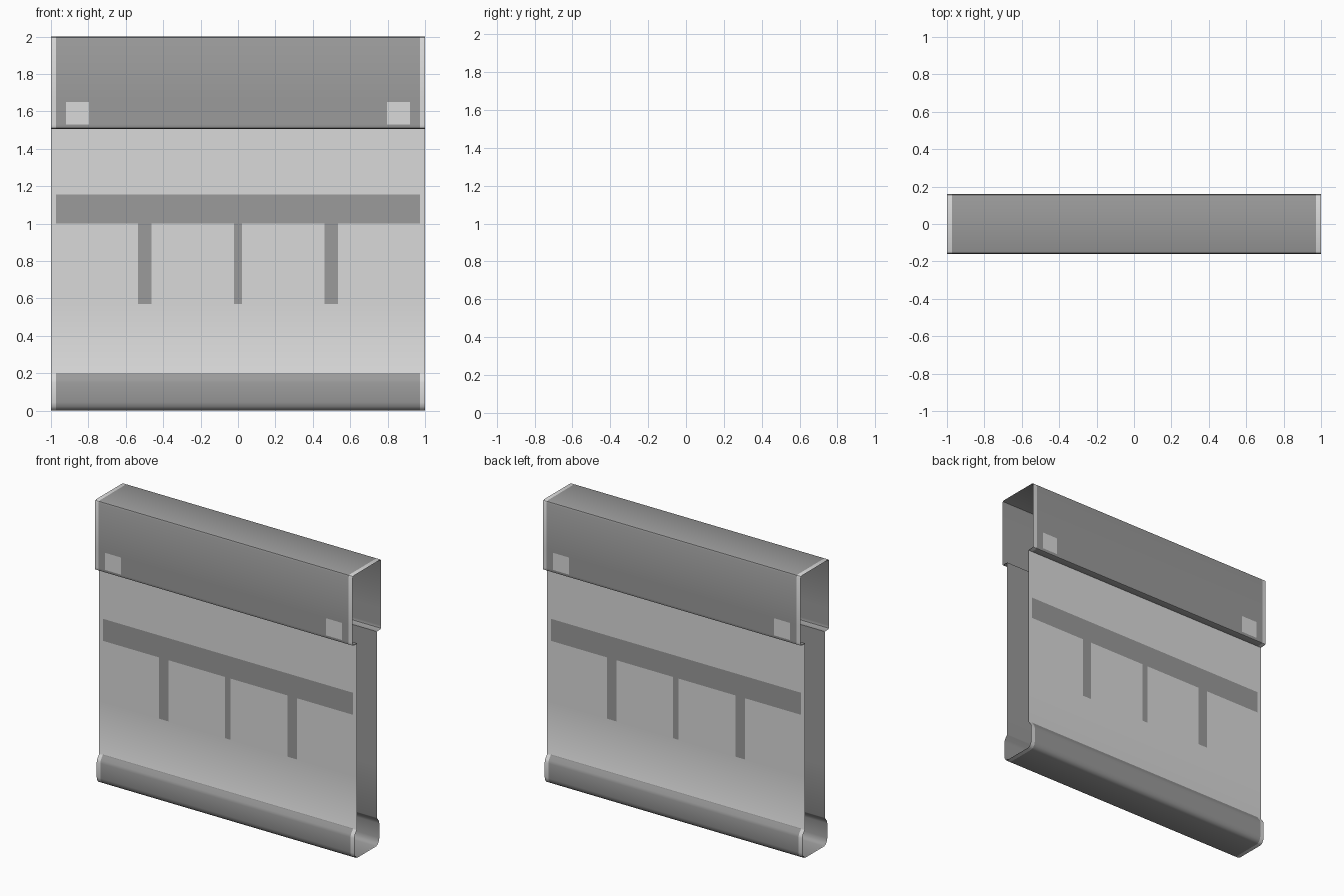
import bpy, bmesh, math

if "Cube" in bpy.data.objects:
    bpy.data.objects.remove(bpy.data.objects["Cube"])


def material(name, v):
    m = bpy.data.materials.new(name)
    m.diffuse_color = (v, v, v, 1)
    m.use_nodes = True
    m.node_tree.nodes["Principled BSDF"].inputs["Base Color"].default_value = m.diffuse_color
    return m


LIGHT, DARK = 0, 1
mats = [material("light_grey", 0.70), material("dark_grey", 0.325)]

# Half cross-section (distance from centre plane, height), bottom to top,
# with extra rows where the painted panels start and stop
HALF = [(0.105, 0.0), (0.122, 0.007), (0.134, 0.022), (0.14, 0.045),
        (0.14, 0.15), (0.135, 0.17), (0.115, 0.195), (0.112, 0.202),
        (0.112, 0.57), (0.112, 1.0), (0.112, 1.155), (0.112, 1.505),
        (0.15, 1.507), (0.157, 1.511), (0.16, 1.52), (0.16, 1.53),
        (0.16, 1.65), (0.16, 1.985), (0.155, 1.996), (0.145, 2.0)]

# Column cuts across the width, mirrored about the middle
CUTS = [0.022, 0.463, 0.535, 0.797, 0.92, 0.972, 1.0]
XS = [-c for c in reversed(CUTS)] + CUTS


def outer_colour(x, y, z):
    """Painted pattern, the same on front and back."""
    u = abs(x)
    if u > 0.972:
        return LIGHT                          # end trims
    if 0.202 < z < 1.506 and abs(y) < 0.113:  # middle panel
        if 1.0 < z < 1.155:
            return DARK                       # horizontal band
        if 0.57 < z < 1.0 and (u < 0.022 or 0.463 < u < 0.535):
            return DARK                       # three vertical bars
        return LIGHT
    if 1.53 < z < 1.65 and 0.797 < u < 0.92:
        return LIGHT                          # corner squares
    return DARK


def inset(y, z, d=0.004):
    """Cross-section point moved towards the inside of the tube."""
    if z > 1.7:
        dz = -d
    elif z < 0.1 or 1.4 < z < 1.6:
        dz = d
    else:
        dz = 0
    return y - d, z + dz


def tube(name, half, colour, inward=False):
    """Open-ended sheet running along x; front goes up, back comes down."""
    loop = [(-y, z) for y, z in half] + [(y, z) for y, z in reversed(half)]
    bm = bmesh.new()
    rings = [[bm.verts.new((x, y, z)) for y, z in loop] for x in XS]
    n = len(loop)
    for a, b in zip(rings, rings[1:]):
        for i in range(n):
            j = (i + 1) % n
            quad = [a[i], b[i], b[j], a[j]]
            f = bm.faces.new(quad[::-1] if inward else quad)
            c = f.calc_center_median()
            f.material_index = colour(c.x, c.y, c.z)
    me = bpy.data.meshes.new(name)
    bm.to_mesh(me)
    bm.free()
    for m in mats:
        me.materials.append(m)
    ob = bpy.data.objects.new(name, me)
    bpy.context.collection.objects.link(ob)
    bpy.ops.object.select_all(action='DESELECT')
    ob.select_set(True)
    bpy.context.view_layer.objects.active = ob
    bpy.ops.object.shade_smooth_by_angle(angle=math.radians(40))
    return ob


# Painted outer sheet and plain dark inside sheet
tube("outer_casing", HALF, outer_colour)
tube("inner_lining", [inset(y, z) for y, z in HALF],
     lambda x, y, z: DARK, inward=True)
